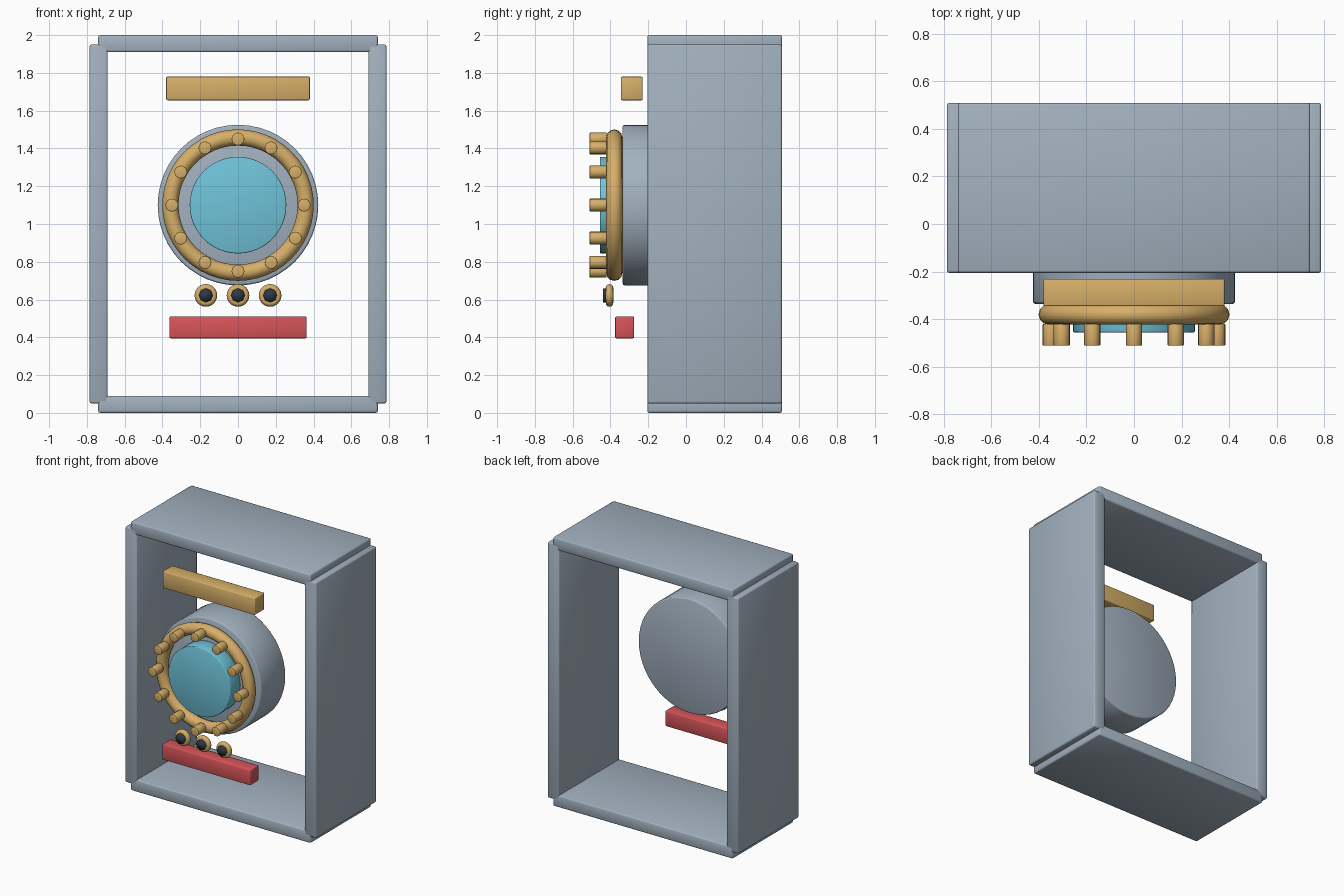
import bpy
from math import pi, sin, cos

default = bpy.data.objects.get("Cube")
if default:
    bpy.data.objects.remove(default, do_unlink=True)


def material(name, rgb):
    mat = bpy.data.materials.new(name)
    mat.use_nodes = True
    mat.diffuse_color = (*rgb, 1)
    mat.node_tree.nodes["Principled BSDF"].inputs["Base Color"].default_value = (*rgb, 1)
    return mat


steel = material("blue_grey_steel", (0.36, 0.44, 0.52))
brass = material("brass", (0.68, 0.43, 0.14))
glass = material("cyan_glass", (0.16, 0.55, 0.70))
red = material("red_paint", (0.68, 0.09, 0.10))
dark = material("dark_rubber", (0.03, 0.04, 0.06))


def finish(name, mat, bevel=0):
    """Name the active object, colour it, soften its edges and shade it smooth."""
    obj = bpy.context.object
    obj.name = name
    obj.data.materials.append(mat)
    bpy.ops.object.transform_apply(location=False, rotation=True, scale=True)
    if bevel:
        mod = obj.modifiers.new("soft_edges", "BEVEL")
        mod.width = bevel
        mod.segments = 2
    bpy.ops.object.shade_smooth()
    return obj


def box(name, mat, low, high, bevel=0.01):
    centre = [(a + b) / 2 for a, b in zip(low, high)]
    bpy.ops.mesh.primitive_cube_add(size=1, location=centre)
    bpy.context.object.scale = [b - a for a, b in zip(low, high)]
    return finish(name, mat, bevel)


def disc(name, mat, x, z, radius, front, back, sides=48, bevel=0.0):
    """Cylinder along the depth axis."""
    bpy.ops.mesh.primitive_cylinder_add(
        vertices=sides, radius=radius, depth=back - front,
        location=(x, (front + back) / 2, z), rotation=(pi / 2, 0, 0))
    return finish(name, mat, bevel)


def ring(name, mat, x, y, z, major, minor, segments):
    bpy.ops.mesh.primitive_torus_add(
        major_radius=major, minor_radius=minor, major_segments=segments,
        minor_segments=12, location=(x, y, z), rotation=(pi / 2, 0, 0))
    return finish(name, mat)


# Open rectangular frame
F, B = -0.205, 0.508
for name, x in (("left", 0.738), ("right", -0.738)):
    box(name + "_panel", steel, (x - 0.048, F, 0.05), (x + 0.048, B, 1.95))
for name, z in (("top", 1.955), ("bottom", 0.045)):
    box(name + "_panel", steel, (-0.74, F, z - 0.045), (0.74, B, z + 0.045))

# Porthole: drum, rim and lens
Z = 1.1
disc("porthole_drum", steel, 0, Z, 0.425, -0.335, -0.045, bevel=0.01)
ring("porthole_rim", brass, 0, -0.38, Z, 0.358, 0.043, 48)
disc("porthole_lens", glass, 0, Z, 0.256, -0.455, -0.335, bevel=0.005)

# Bolts around the rim
for i in range(12):
    a = i * pi / 6
    disc("rim_bolt", brass, 0.35 * sin(a), Z + 0.35 * cos(a), 0.034,
         -0.51, -0.42, sides=16, bevel=0.003)

# Bars above and below the porthole
box("upper_bar", brass, (-0.38, -0.345, 1.655), (0.38, -0.23, 1.78), 0.006)
box("lower_bar", red, (-0.363, -0.375, 0.395), (0.363, -0.275, 0.51), 0.006)

# Row of three knobs
for x in (-0.17, 0, 0.17):
    ring("knob_ring", brass, x, -0.405, 0.622, 0.04, 0.02, 24)
    disc("knob_button", dark, x, 0.622, 0.037, -0.44, -0.39, sides=8)
